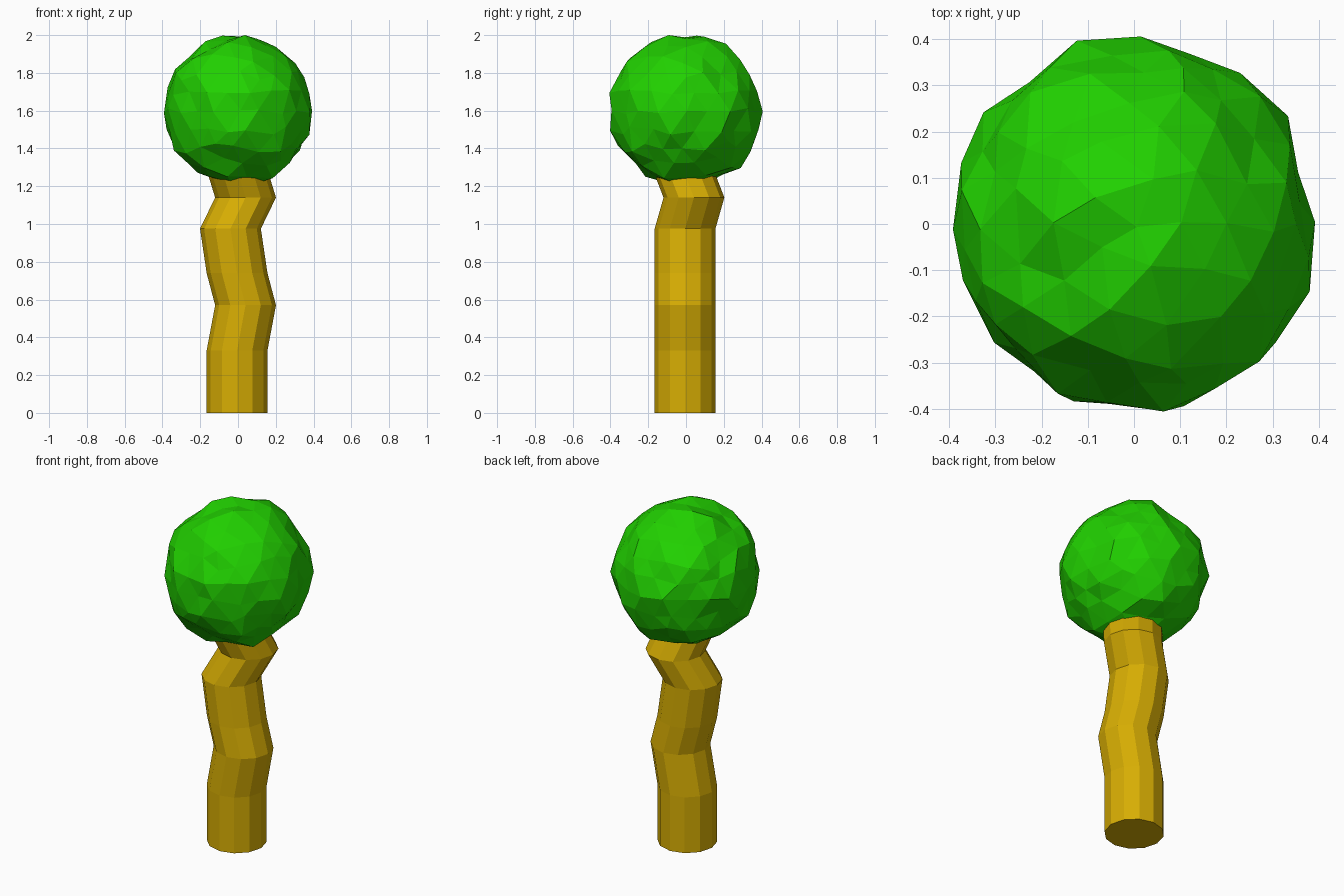
import bpy, bmesh, math, random
from mathutils import Vector

if "Cube" in bpy.data.objects:
    bpy.data.objects.remove(bpy.data.objects["Cube"])

random.seed(11)


def finish(bm, name, color):
    bmesh.ops.recalc_face_normals(bm, faces=bm.faces)
    mesh = bpy.data.meshes.new(name)
    bm.to_mesh(mesh)
    bm.free()
    obj = bpy.data.objects.new(name, mesh)
    bpy.context.collection.objects.link(obj)
    mat = bpy.data.materials.new(name + "_color")
    mat.diffuse_color = color
    mat.use_nodes = True
    mat.node_tree.nodes["Principled BSDF"].inputs["Base Color"].default_value = mat.diffuse_color
    mesh.materials.append(mat)


# Trunk: twelve-sided rings with shifted centres (x, y, z)
SIDES, RADIUS = 12, 0.161
centres = [(-0.005, -0.005, 0), (-0.005, -0.005, 0.33), (0.04, -0.005, 0.57),
           (-0.005, -0.005, 0.74), (-0.04, -0.005, 0.975),
           (0.04, 0.042, 1.14), (-0.003, -0.012, 1.28)]
bm = bmesh.new()
rings = []
for cx, cy, cz in centres:
    rings.append([bm.verts.new((cx + RADIUS * math.cos(math.tau * i / SIDES),
                                cy + RADIUS * math.sin(math.tau * i / SIDES), cz))
                  for i in range(SIDES)])
for low, high in zip(rings, rings[1:]):
    for i in range(SIDES):
        j = (i + 1) % SIDES
        bm.faces.new((low[i], low[j], high[j], high[i]))
bm.faces.new(rings[0][::-1])
bm.faces.new(rings[-1])
finish(bm, "trunk", (0.68, 0.42, 0.001, 1))

# Foliage: roughened icosphere whose underside sinks into the trunk
bm = bmesh.new()
bmesh.ops.create_icosphere(bm, subdivisions=3, radius=0.4)
for v in bm.verts:
    v.co += Vector([random.uniform(-0.018, 0.018) for _ in range(3)])
lo_target, hi_target = (-0.392, -0.406, 1.2), (0.392, 0.406, 2.0)
for k in range(3):
    lo = min(v.co[k] for v in bm.verts)
    hi = max(v.co[k] for v in bm.verts)
    for v in bm.verts:
        t = (v.co[k] - lo) / (hi - lo)
        v.co[k] = lo_target[k] + t * (hi_target[k] - lo_target[k])
finish(bm, "foliage", (0.015, 0.63, 0.0, 1))
